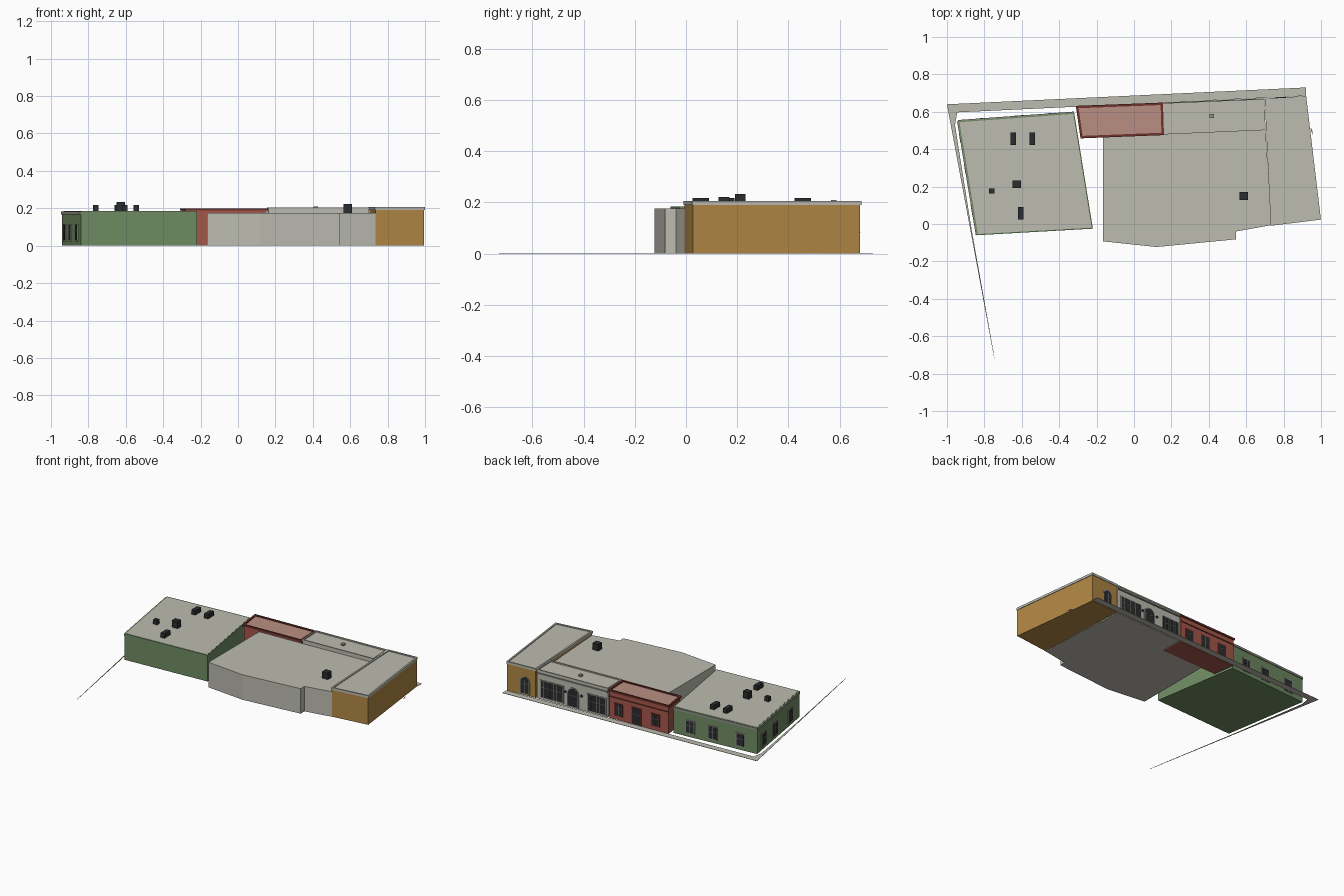
import bpy, bmesh, math
from mathutils import Vector

if "Cube" in bpy.data.objects:
    bpy.data.objects.remove(bpy.data.objects["Cube"])


def material(name, hexa):
    def lin(c):
        c /= 255
        return c / 12.92 if c < 0.04045 else ((c + 0.055) / 1.055) ** 2.4
    m = bpy.data.materials.new(name)
    m.diffuse_color = [lin(int(hexa[i:i + 2], 16)) for i in (0, 2, 4)] + [1]
    m.use_nodes = True
    m.node_tree.nodes["Principled BSDF"].inputs["Base Color"].default_value = m.diffuse_color
    return m


GREEN = material("green_wall", "6F8C62")
RED = material("red_wall", "A5584A")
DARK_RED = material("dark_red_trim", "6E322B")
SALMON = material("salmon_roof", "B98F82")
YELLOW = material("ochre_wall", "B08744")
GREY = material("pale_grey", "BDBCB1")
TRIM = material("mid_grey_trim", "92928A")
DARK = material("dark_glass", "2B2C2E")


def make(name, bm, mat):
    bmesh.ops.recalc_face_normals(bm, faces=bm.faces)
    me = bpy.data.meshes.new(name)
    bm.to_mesh(me)
    bm.free()
    me.materials.append(mat)
    ob = bpy.data.objects.new(name, me)
    bpy.context.collection.objects.link(ob)
    return ob


def loft(name, low, high, mat):
    """Closed solid between two matching outlines."""
    bm = bmesh.new()
    a = [bm.verts.new(p) for p in low]
    b = [bm.verts.new(p) for p in high]
    bm.faces.new(a)
    bm.faces.new(b)
    n = len(a)
    for i in range(n):
        j = (i + 1) % n
        bm.faces.new((a[i], a[j], b[j], b[i]))
    return make(name, bm, mat)


def prism(name, poly, z0, z1, mat):
    return loft(name, [(x, y, z0) for x, y in poly], [(x, y, z1) for x, y in poly], mat)


def offset(poly, d):
    """Grow a convex counter-clockwise outline by d."""
    out = []
    for i, p in enumerate(poly):
        p, q, r = Vector(poly[i - 1]), Vector(p), Vector(poly[(i + 1) % len(poly)])
        e, f = (q - p).normalized(), (r - q).normalized()
        n, m = Vector((e.y, -e.x)), Vector((f.y, -f.x))
        out.append(tuple(q + (n + m) * d / (1 + n.dot(m))))
    return out


def ring(name, poly, grow, inset, z0, z1, mat):
    """Rim that follows an outline."""
    o, i = offset(poly, grow), offset(poly, -inset)
    bm = bmesh.new()
    loops = [[bm.verts.new((x, y, z)) for x, y in p]
             for p, z in ((o, z0), (o, z1), (i, z1), (i, z0))]
    n = len(poly)
    for k in range(4):
        s, t = loops[k], loops[(k + 1) % 4]
        for j in range(n):
            bm.faces.new((s[j], s[(j + 1) % n], t[(j + 1) % n], t[j]))
    return make(name, bm, mat)


def plate(name, wall, pts, depth, mat):
    """Thin plate on a wall; pts are (distance along wall, z)."""
    a, b = Vector(wall[0]), Vector(wall[1])
    d = (b - a).normalized()
    n = Vector((d.y, -d.x))

    def at(u, z, k):
        p = a + d * u + n * k
        return (p.x, p.y, z)
    loft(name, [at(u, z, -0.001) for u, z in pts], [at(u, z, depth) for u, z in pts], mat)


def rect(u0, u1, z0, z1):
    return [(u0, z0), (u1, z0), (u1, z1), (u0, z1)]


def opening(name, wall, frac, w, z0, z1, arched=False, bars=1, frame=TRIM):
    """Framed window or door with dark glass and glazing bars."""
    u = (Vector(wall[1]) - Vector(wall[0])).length * frac

    def shape(g):
        r = w / 2 + g
        if not arched:
            return rect(u - r, u + r, z0 - g, z1 + g)
        zc = z1 - w / 2
        return [(u - r, z0 - g), (u + r, z0 - g)] + [
            (u + r * math.cos(t * math.pi / 10), zc + r * math.sin(t * math.pi / 10)) for t in range(11)]
    plate(name + "_frame", wall, shape(0.007), 0.004, frame)
    plate(name + "_glass", wall, shape(0), 0.006, DARK)
    for k in range(bars):
        c = u - w / 2 + w * (k + 1) / (bars + 1)
        plate(name + "_bar", wall, rect(c - .001, c + .001, z0, z1 - (w / 4 if arched else 0)), 0.007, TRIM)
    zm = z0 + (z1 - z0) * 0.62
    plate(name + "_crossbar", wall, rect(u - w / 2, u + w / 2, zm - .001, zm + .001), 0.007, TRIM)


# Footprints, counter-clockwise
green = [(-.84, -.06), (-.22, -.025), (-.32, .595), (-.94, .55)]
red = [(-.28, .465), (.153, .482), (.148, .642), (-.303, .625)]
grey = [(.163, .482), (.70, .505), (.695, .665), (.158, .643)]
ochre = [(.735, -.005), (.995, .027), (.917, .68), (.703, .667)]
rear = [(-.165, .47), (-.165, -.093), (.12, -.123), (.545, -.082), (.545, -.04),
        (.735, -.006), (.703, .505)]

# Pavement with a tapering strip along the west side
prism("pavement", [(-1, .64), (-.745, -.73), (-.752, -.68), (-.868, -.03), (-.94, .42),
                   (-.957, .53), (-.945, .597), (.92, .685), (.92, .73)], 0, .002, GREY)
prism("east_pavement_sliver", [(.942, .52), (.955, .47), (.953, .50)], 0, .002, GREY)

# Green building
prism("green_building", green, 0, .18, GREEN)
prism("green_building_roof", offset(green, -.006), .18, .185, GREY)
ring("green_building_rim", green, 0, .006, .178, .184, GREEN)
north, west = (green[2], green[3]), (green[3], green[0])
for wall in (north, west):
    length = (Vector(wall[1]) - Vector(wall[0])).length
    plate("green_cornice", wall, rect(0, length, .168, .183), .006, TRIM)
for f in (.2, .47, .8):
    opening("north_window", north, f, .055, .03, .11)
for f in (.15, .42, .78):
    opening("west_window", west, f, .055, .03, .11)

# Red building with sunken roof and dark cornice
prism("red_building", red, 0, .187, RED)
prism("red_roof", offset(red, -.006), .187, .193, SALMON)
ring("red_cornice", red, .007, .006, .187, .2, DARK_RED)
wall = (red[2], red[3])
plate("red_string_course", wall, rect(0, .45, .15, .156), .005, DARK_RED)
for f in (.16, .78):
    opening("red_window", wall, f, .05, .035, .11, frame=DARK_RED)
opening("red_door", wall, .46, .06, .01, .115, frame=DARK_RED)

# Grey middle building
prism("grey_building", grey, 0, .197, GREY)
ring("grey_parapet", grey, .003, .006, .195, .205, GREY)
wall = (grey[2], grey[3])
plate("grey_cornice", wall, rect(0, .537, .175, .183), .007, TRIM)
opening("garage_front", wall, .215, .165, .02, .13, bars=6)
opening("arched_entry", wall, .51, .075, .012, .135, arched=True)
opening("side_garage", wall, .845, .13, .015, .125, bars=5)
for f in (.40, .63):
    c = f * .537
    plate("round_lamp", wall, [(c + .009 * math.cos(t * math.pi / 5), .1 + .009 * math.sin(t * math.pi / 5))
                               for t in range(10)], .006, DARK)

# Ochre corner building
prism("ochre_building", ochre, 0, .191, YELLOW)
prism("ochre_roof", offset(ochre, -.006), .191, .2, GREY)
ring("ochre_cornice", ochre, .004, .007, .19, .206, GREY)
opening("ochre_arched_door", (ochre[2], ochre[3]), .62, .06, .015, .125, arched=True)

# Large rear hall
prism("rear_hall", rear, 0, .176, GREY)

# Rooftop units: x0, x1, y0, y1, base, top
for x0, x1, y0, y1, z0, z1 in [(-.66, -.63, .423, .488, .183, .217), (-.56, -.53, .423, .488, .183, .217),
                               (-.775, -.745, .163, .19, .183, .217), (-.65, -.605, .192, .232, .183, .233),
                               (-.62, -.59, .025, .09, .183, .217), (.565, .61, .127, .17, .174, .222)]:
    prism("roof_unit", [(x0, y0), (x1, y0), (x1, y1), (x0, y1)], z0, z1, DARK)
prism("small_roof_vent", [(.405, .566), (.427, .566), (.427, .588), (.405, .588)], .196, .209, TRIM)
